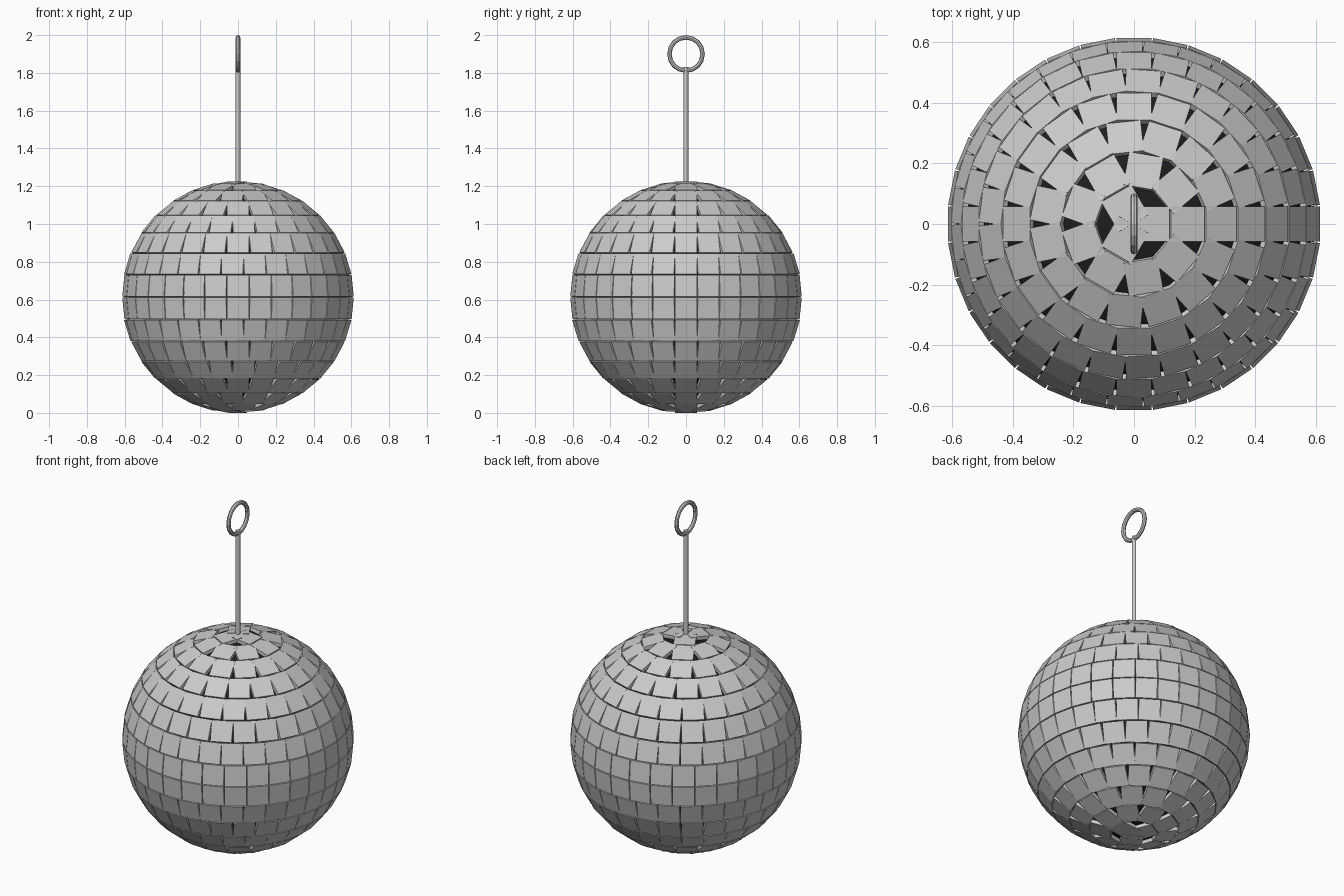
import bpy, bmesh, math
from mathutils import Matrix, Vector

if "Cube" in bpy.data.objects:
    bpy.data.objects.remove(bpy.data.objects["Cube"])

R = 0.60         # radius of the tile centres
CZ = 0.613       # height of the ball centre
ROWS = 16
TILE = 0.115
THICK = 0.02

# dark inner ball seen through the gaps
bpy.ops.mesh.primitive_uv_sphere_add(segments=64, ring_count=32, radius=0.594, location=(0, 0, CZ))
core = bpy.context.object
core.name = "inner_ball"
bpy.ops.object.shade_smooth_by_angle()
dark = bpy.data.materials.new("dark_core")
dark.diffuse_color = (0.012, 0.012, 0.014, 1)
dark.use_nodes = True
dark.node_tree.nodes["Principled BSDF"].inputs["Base Color"].default_value = dark.diffuse_color
core.data.materials.append(dark)

# flat square mirror tiles, as many per row as fit the circumference
bm = bmesh.new()
step = math.pi / ROWS
for row in range(ROWS):
    polar = (row + 0.5) * step
    count = round(2 * math.pi * math.sin(polar) / step)
    for i in range(count):
        m = (Matrix.Translation((0, 0, CZ))
             @ Matrix.Rotation(2 * math.pi * i / count, 4, 'Z')
             @ Matrix.Rotation(polar, 4, 'Y')
             @ Matrix.Translation((0, 0, R))
             @ Matrix.Diagonal((TILE, TILE, THICK, 1)))
        bmesh.ops.create_cube(bm, size=1, matrix=m)
mesh = bpy.data.meshes.new("mirror_tiles")
bm.to_mesh(mesh)
bm.free()
tiles = bpy.data.objects.new("mirror_tiles", mesh)
bpy.context.collection.objects.link(tiles)

# hanging rod
bpy.ops.mesh.primitive_cylinder_add(vertices=12, radius=0.012, depth=0.65, location=(0, 0, 1.505))
bpy.context.object.name = "hanging_rod"

# hanging ring, lying in the y-z plane
bpy.ops.mesh.primitive_torus_add(major_segments=16, minor_segments=8, major_radius=0.088,
                                 minor_radius=0.012, location=(0, 0, 1.9),
                                 rotation=(0, math.pi / 2, 0))
bpy.context.object.name = "hanging_ring"
